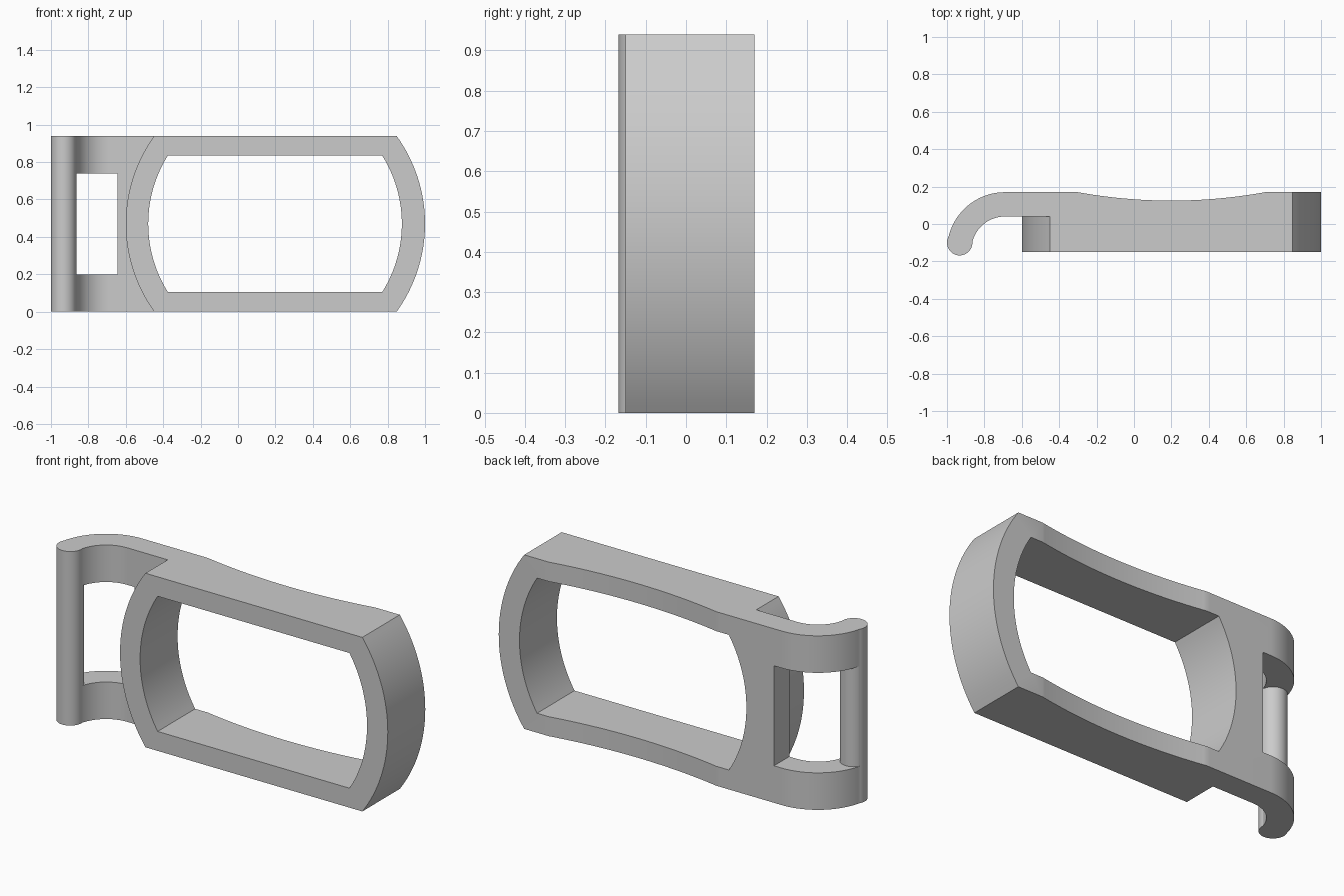
import bpy, bmesh
from math import sin, cos, asin, radians, sqrt
from mathutils import Vector

if "Cube" in bpy.data.objects:
    bpy.data.objects.remove(bpy.data.objects["Cube"], do_unlink=True)

HEIGHT, FRONT, BACK, STEP = 0.94, -0.15, 0.17, 0.04
MID = HEIGHT / 2

grey = bpy.data.materials.new("plain grey")
grey.use_nodes = True
grey.diffuse_color = (0.6, 0.6, 0.6, 1)
grey.node_tree.nodes["Principled BSDF"].inputs["Base Color"].default_value = (0.6, 0.6, 0.6, 1)


def arc(cx, cy, r, start, end, n=32):
    angles = [radians(start + (end - start) * i / n) for i in range(n + 1)]
    return [(cx + r * cos(a), cy + r * sin(a)) for a in angles]


def prism(name, points, low, high, axis):
    """Extrude a closed 2D profile along y (points are x, z) or z (points are x, y)."""
    place = (lambda p: (p[0], low, p[1])) if axis == "y" else (lambda p: (p[0], p[1], low))
    push = Vector((0, high - low, 0) if axis == "y" else (0, 0, high - low))
    bm = bmesh.new()
    face = bm.faces.new([bm.verts.new(place(p)) for p in points])
    made = bmesh.ops.extrude_face_region(bm, geom=[face], use_keep_orig=True)["geom"]
    bmesh.ops.translate(bm, vec=push, verts=[v for v in made if isinstance(v, bmesh.types.BMVert)])
    bmesh.ops.recalc_face_normals(bm, faces=bm.faces)
    mesh = bpy.data.meshes.new(name)
    bm.to_mesh(mesh)
    bm.free()
    mesh.materials.append(grey)
    obj = bpy.data.objects.new(name, mesh)
    bpy.context.collection.objects.link(obj)
    return obj


def combine(target, tool, operation):
    mod = target.modifiers.new(operation, "BOOLEAN")
    mod.operation, mod.solver, mod.object = operation, "EXACT", tool
    bpy.ops.object.select_all(action="DESELECT")
    bpy.context.view_layer.objects.active = target
    target.select_set(True)
    bpy.ops.object.modifier_apply(modifier=mod.name)
    bpy.data.objects.remove(tool, do_unlink=True)


def bowed_outline(left, right, half_height, bow):
    """Straight top and bottom, with both ends bowed outward."""
    r = (half_height ** 2 + bow ** 2) / (2 * bow)
    half = asin(half_height / r) * 180 / 3.14159265
    return (arc(right - r, MID, r, -half, half)
            + arc(left + r, MID, r, 180 - half, 180 + half))


def box_outline(x0, x1, z0, z1):
    return [(x0, z0), (x1, z0), (x1, z1), (x0, z1)]


# Deep bowed ring
buckle = prism("buckle_frame", bowed_outline(-0.6, 1, MID, 0.152), FRONT, BACK, "y")

# Back plate curling forward into a hook
hook = arc(-0.69, -0.14, 0.31, 90, 172) + arc(-0.69, -0.14, 0.18, 165, 90)
plate = prism("hook_plate", hook + [(-0.32, STEP), (-0.32, BACK)], 0, HEIGHT, "z")
combine(buckle, plate, "UNION")

# Shallow hollow across the back
scoop_r = 2.8
scoop_y = 0.125 + scoop_r
half = asin(sqrt(scoop_r ** 2 - (scoop_y - 0.2) ** 2) / scoop_r) * 180 / 3.14159265
scoop = prism("scoop_cutter", arc(0.2, scoop_y, scoop_r, 270 - half, 270 + half, 40), -0.1, HEIGHT + 0.1, "z")
combine(buckle, scoop, "DIFFERENCE")

# Large opening through the ring
opening = prism("opening_cutter", bowed_outline(-0.48, 0.876, 0.365, 0.105), -0.5, 0.5, "y")
combine(buckle, opening, "DIFFERENCE")

# Window between the two hook arms
window = prism("window_cutter", box_outline(-1.1, -0.645, 0.2, 0.74), -0.5, 0.5, "y")
combine(buckle, window, "DIFFERENCE")

# Round bar along the hook tip
bar = prism("hook_bar", arc(-0.932, -0.1, 0.068, 0, 360, 40)[:-1], 0, HEIGHT, "z")
combine(buckle, bar, "UNION")

bpy.ops.object.shade_smooth_by_angle(angle=radians(25))
